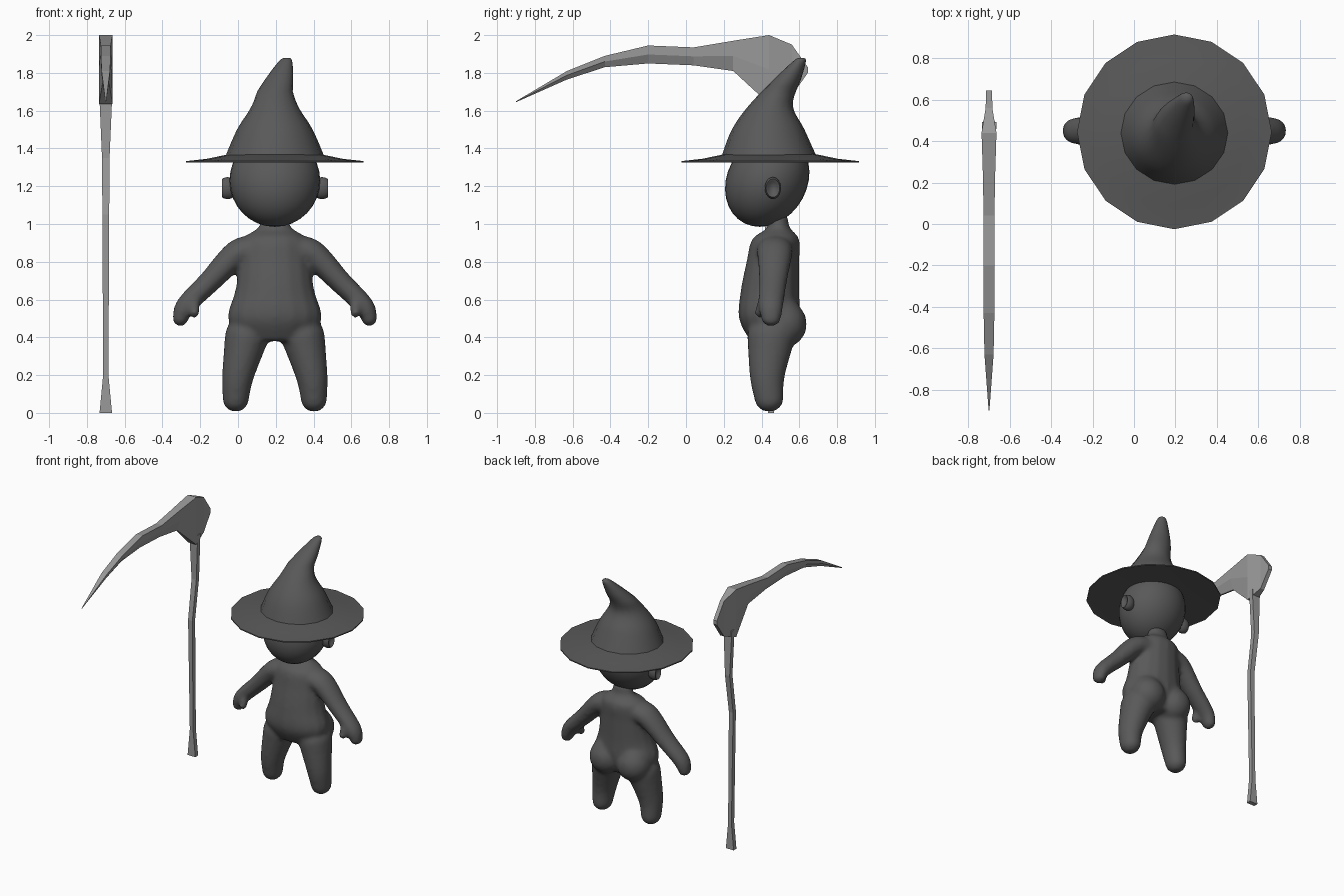
import bpy, bmesh
from math import sin, cos, pi, radians
from mathutils import Matrix, Vector

default_cube = bpy.data.objects.get("Cube")
if default_cube:
    bpy.data.objects.remove(default_cube)

FIGURE_X = 0.195
SCYTHE_X = -0.7
SIDES = 16


def material(name, value):
    mat = bpy.data.materials.new(name)
    mat.use_nodes = True
    color = (value, value, value, 1)
    mat.diffuse_color = color
    shader = mat.node_tree.nodes["Principled BSDF"]
    shader.inputs["Base Color"].default_value = color
    return mat


charcoal = material("charcoal", 0.1)
steel = material("steel grey", 0.32)


def smooth_path(stations, steps=6):
    """Run a smooth curve through a few stations of any numbers."""
    points = [Vector(s) for s in stations]
    padded = [points[0]] + points + [points[-1]]
    result = []
    for before, start, end, after in zip(padded, padded[1:], padded[2:], padded[3:]):
        leave, arrive = (end - before) / 2, (after - start) / 2
        for i in range(steps):
            t = i / steps
            ease = t * t * (3 - 2 * t)
            result.append(start.lerp(end, ease) + leave * t * (1 - t) ** 2
                          - arrive * t * t * (1 - t))
    return result + [points[-1]]


def ellipse(x, y, z, rx, ry):
    angles = [2 * pi * i / SIDES for i in range(SIDES)]
    return [(x + rx * cos(a), y + ry * sin(a), z) for a in angles]


def loft(bm, rings):
    """Skin a list of equal rings and cap both ends."""
    rows = [[bm.verts.new(p) for p in ring] for ring in rings]
    for low, high in zip(rows, rows[1:]):
        for i in range(len(low)):
            bm.faces.new((low[i - 1], low[i], high[i], high[i - 1]))
    bm.faces.new(rows[0])
    bm.faces.new(rows[-1])


def ball(bm, matrix):
    made = bmesh.ops.create_uvsphere(bm, u_segments=2 * SIDES, v_segments=SIDES,
                                     radius=1, matrix=matrix)
    return made["verts"]


def limb(bm, side, depth, stations):
    """A rounded limb: closely spaced balls along a curve, fused later."""
    for x, y, z, r in smooth_path(stations):
        place = Matrix.Translation((x * side, y, z))
        ball(bm, place @ Matrix.Diagonal((r, r * depth, r, 1)))


def finish(name, bm, mat, x, smooth_angle):
    """Make the object; edges bent beyond the angle stay sharp."""
    bmesh.ops.recalc_face_normals(bm, faces=bm.faces)
    for edge in bm.edges:
        edge.smooth = edge.calc_face_angle(0) < radians(smooth_angle)
    for face in bm.faces:
        face.smooth = smooth_angle > 0
    mesh = bpy.data.meshes.new(name)
    bm.to_mesh(mesh)
    bm.free()
    mesh.materials.append(mat)
    obj = bpy.data.objects.new(name, mesh)
    obj.location.x = x
    bpy.context.collection.objects.link(obj)
    return obj


# Body: torso from half width, front and back at each height
body = bmesh.new()
torso = smooth_path([
    (0.38, 0.18, 0.34, 0.56), (0.5, 0.25, 0.28, 0.6), (0.65, 0.21, 0.29, 0.6),
    (0.8, 0.19, 0.32, 0.6), (0.92, 0.17, 0.35, 0.6), (0.98, 0.09, 0.43, 0.55),
    (1.05, 0.07, 0.43, 0.54)])
loft(body, [ellipse(0, (front + back) / 2, z, half, (back - front) / 2)
            for z, half, front, back in torso])

# Legs, arms, thumbs and seat on both sides
for side in (1, -1):
    limb(body, side, 1.1, [(0.15, 0.45, 0.4, 0.115), (0.195, 0.43, 0.2, 0.085),
                           (0.207, 0.44, 0.075, 0.07)])
    limb(body, side, 1.25, [(0.1, 0.47, 0.86, 0.08), (0.2, 0.47, 0.84, 0.075),
                            (0.35, 0.46, 0.69, 0.06), (0.47, 0.45, 0.57, 0.053),
                            (0.5, 0.45, 0.5, 0.042)])
    limb(body, side, 1, [(0.43, 0.41, 0.58, 0.033), (0.425, 0.39, 0.53, 0.028)])
    limb(body, side, 1, [(0.11, 0.5, 0.5, 0.12), (0.115, 0.515, 0.47, 0.125)])

body_object = finish("body", body, charcoal, FIGURE_X, 180)
fuse = body_object.modifiers.new("Fuse", 'REMESH')
fuse.mode = 'VOXEL'
fuse.voxel_size = 0.014
fuse.use_smooth_shade = True
soften = body_object.modifiers.new("Soften", 'SMOOTH')
soften.iterations = 8

# Head: an egg sheared so the chin sits forward
head = bmesh.new()
lean = Matrix.Identity(4)
lean[1][2] = 0.16
ball(head, Matrix.Translation((0, 0.43, 1.23)) @ lean
     @ Matrix.Diagonal((0.24, 0.22, 0.245, 1)))
finish("head", head, charcoal, FIGURE_X, 180)

# Ears: balls whose outer cap is folded inwards into a dish
for side, name in ((1, "left_ear"), (-1, "right_ear")):
    ear = bmesh.new()
    rim = 0.6
    for v in ball(ear, Matrix.Rotation(pi / 2, 4, 'Y')):
        if v.co.x > rim:
            v.co.x = 2 * rim - v.co.x
    place = Matrix.Translation((0.25 * side, 0.46, 1.19))
    ear.transform(place @ Matrix.Diagonal((0.055 * side, 0.043, 0.058, 1)))
    finish(name, ear, charcoal, FIGURE_X, 60)

# Hat: thin many-sided brim and a soft crown bending back
brim = bmesh.new()
loft(brim, [ellipse(0, 0.445, z, r, r) for z, r in (
    (1.345, 0.2), (1.325, 0.47), (1.333, 0.47), (1.345, 0.36), (1.37, 0.24))])
finish("hat_brim", brim, charcoal, FIGURE_X, 40)

crown = bmesh.new()
bend_start = 1.7
loft(crown, [ellipse(max(0, z - bend_start) * 0.35, y, z, r, r * 0.96)
             for y, z, r in smooth_path([
                 (0.44, 1.35, 0.265), (0.435, 1.5, 0.2), (0.45, 1.63, 0.12),
                 (0.54, 1.77, 0.073), (0.6, 1.86, 0.036), (0.61, 1.88, 0.015)])])
finish("hat_crown", crown, charcoal, FIGURE_X, 60)

# Scythe handle: a slightly crooked four-sided pole
handle = bmesh.new()
corners = ((-1, -1), (1, -1), (1, 1), (-1, 1))
depth = 0.017
loft(handle, [[(w * cx, y + depth * cy, z) for cx, cy in corners] for y, z, w in (
    (0.45, 0, 0.033), (0.45, 0.2, 0.014), (0.435, 1.05, 0.018),
    (0.48, 1.35, 0.02), (0.475, 1.7, 0.035))])
finish("scythe_handle", handle, steel, SCYTHE_X, 0)

# Scythe blade: sections thinning to a cutting edge, blunt at the heavy head
blade = bmesh.new()
sections = []
for y, top, low, w in (
        (-0.9, 1.65, 1.645, 0.002), (-0.63, 1.81, 1.765, 0.022), (-0.43, 1.89, 1.83, 0.026),
        (-0.2, 1.945, 1.85, 0.026), (0.04, 1.935, 1.84, 0.026), (0.25, 1.97, 1.81, 0.03),
        (0.44, 2, 1.635, 0.036), (0.56, 1.95, 1.68, 0.016), (0.645, 1.83, 1.8, 0.015)):
    mid = (top + low) / 2
    edge = w if y > 0.4 else w / 5
    sections.append([(-w, y, top), (w, y, top), (w, y, mid),
                     (edge, y, low), (-edge, y, low), (-w, y, mid)])
loft(blade, sections)
finish("scythe_blade", blade, steel, SCYTHE_X, 0)
